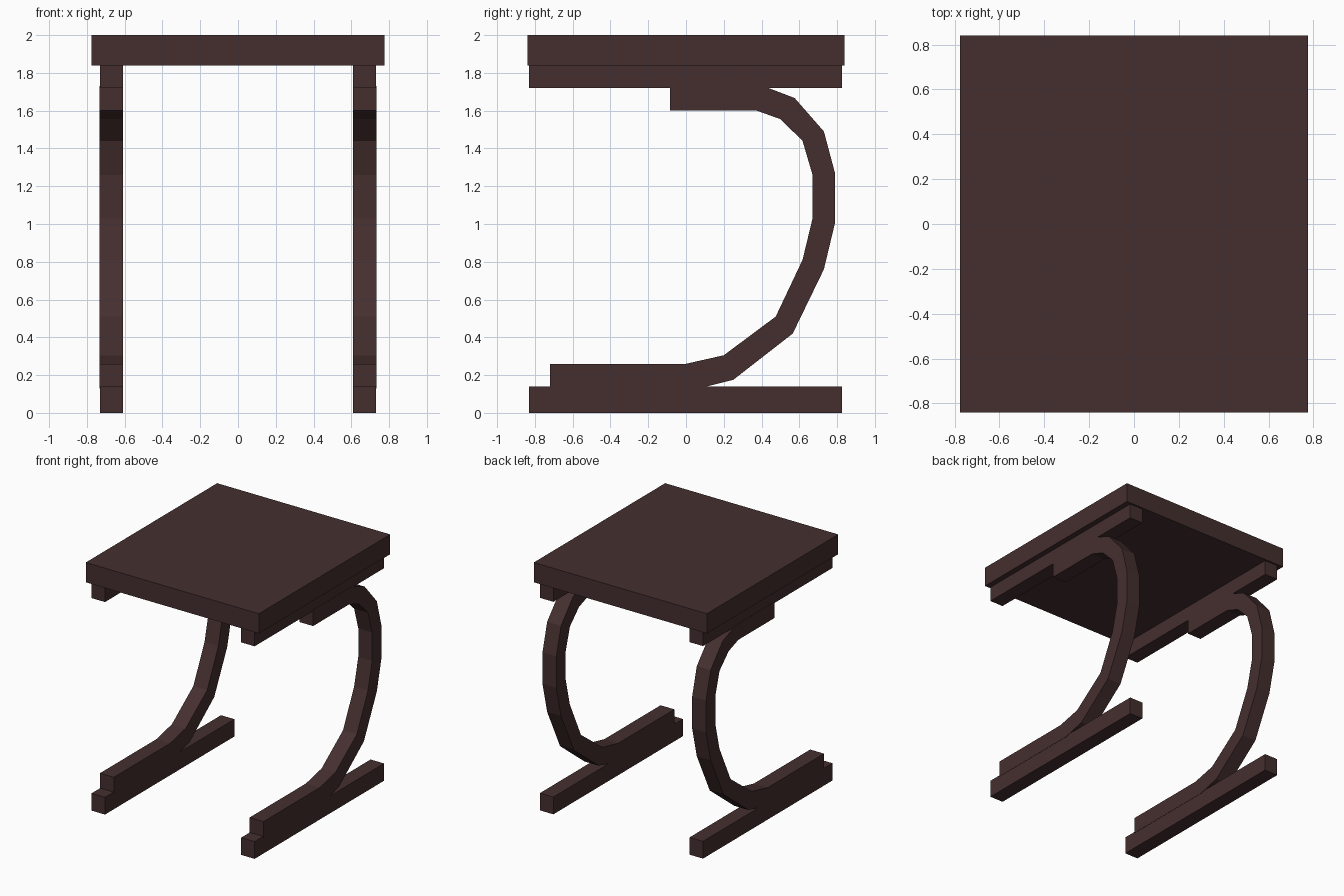
import bpy, bmesh

if "Cube" in bpy.data.objects:
    bpy.data.objects.remove(bpy.data.objects["Cube"])

wood = bpy.data.materials.new("dark_wood")
wood.diffuse_color = (0.06, 0.028, 0.028, 1)
wood.use_nodes = True
wood.node_tree.nodes["Principled BSDF"].inputs["Base Color"].default_value = wood.diffuse_color


def finish(name, bm):
    bmesh.ops.recalc_face_normals(bm, faces=bm.faces)
    mesh = bpy.data.meshes.new(name)
    bm.to_mesh(mesh)
    bm.free()
    mesh.materials.append(wood)
    obj = bpy.data.objects.new(name, mesh)
    bpy.context.collection.objects.link(obj)
    return obj


def box(name, lo, hi):
    bm = bmesh.new()
    bmesh.ops.create_cube(bm, size=1)
    for v in bm.verts:
        for i in range(3):
            v.co[i] = (lo[i] + hi[i]) / 2 + v.co[i] * (hi[i] - lo[i])
    return finish(name, bm)


# Curved leg: paired (y, z) points along the inner and outer edges
INNER = [(-0.72, 0.26), (0.0, 0.26), (0.2, 0.305), (0.475, 0.51), (0.617, 0.81),
         (0.67, 1.03), (0.67, 1.26), (0.617, 1.44), (0.5, 1.555), (0.375, 1.6), (-0.085, 1.6)]
OUTER = [(-0.72, 0.13), (0.07, 0.13), (0.25, 0.175), (0.565, 0.42), (0.73, 0.76),
         (0.79, 1.01), (0.79, 1.265), (0.73, 1.49), (0.575, 1.667), (0.41, 1.73), (-0.085, 1.73)]


def curved_leg(name, x0, x1):
    bm = bmesh.new()
    rings = [[bm.verts.new((x, *p)) for x, p in ((x0, a), (x1, a), (x1, b), (x0, b))]
             for a, b in zip(INNER, OUTER)]
    for r, s in zip(rings, rings[1:]):
        for i in range(4):
            j = (i + 1) % 4
            bm.faces.new((r[i], r[j], s[j], s[i]))
    bm.faces.new(rings[0])
    bm.faces.new(rings[-1])
    return finish(name, bm)


# Seat slab
box("seat_top", (-0.775, -0.84, 1.84), (0.775, 0.84, 2.0))

# Each side: floor runner, curved leg, rail under the seat
for side, s in (("left", -1), ("right", 1)):
    x0, x1 = sorted((s * 0.61, s * 0.73))
    box(side + "_floor_runner", (x0, -0.83, 0), (x1, 0.825, 0.14))
    box(side + "_seat_rail", (x0, -0.83, 1.72), (x1, 0.825, 1.84))
    curved_leg(side + "_curved_leg", x0 - 0.002, x1 + 0.002)
